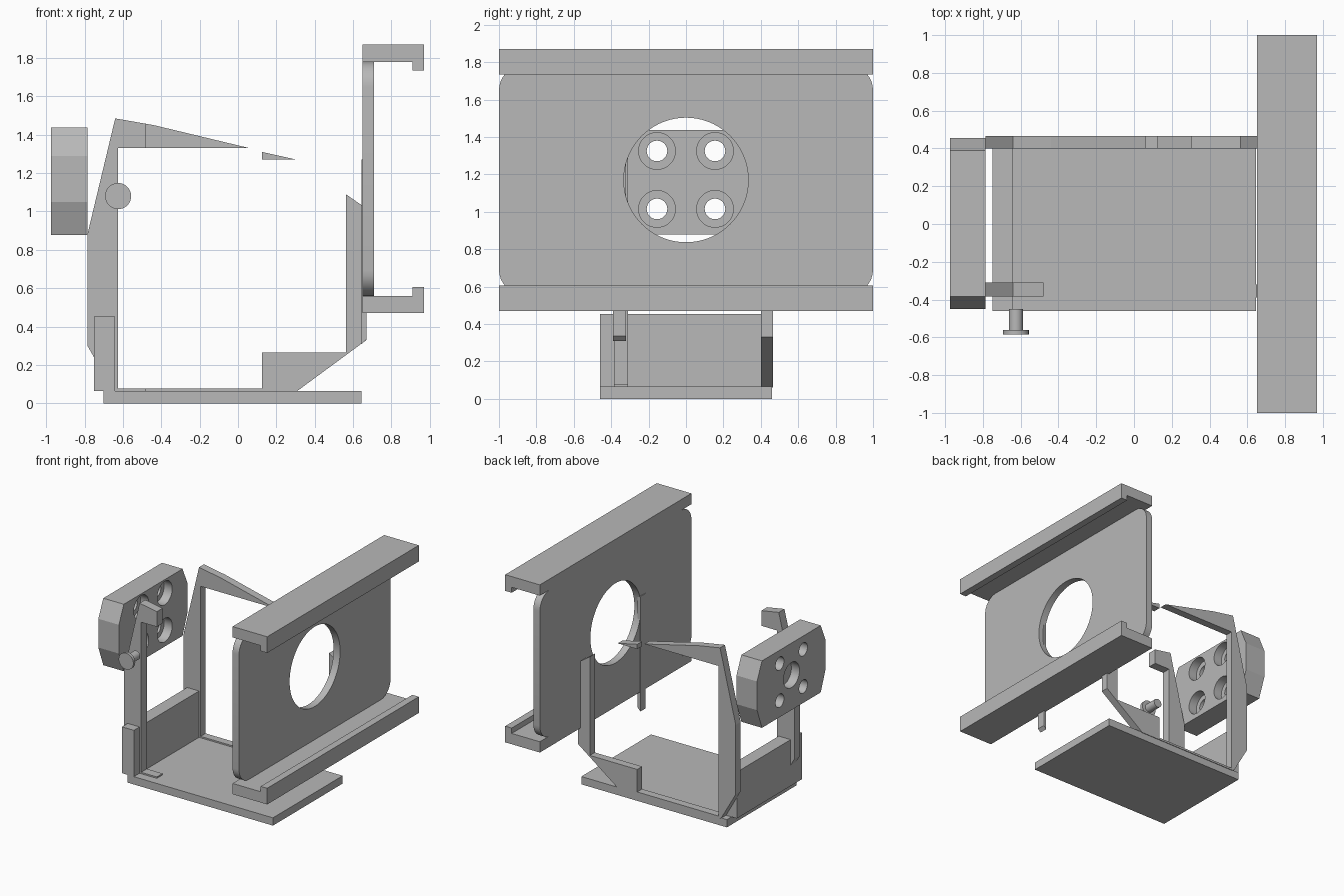
import bpy, bmesh, math
from mathutils import Matrix, Vector

cube = bpy.data.objects.get("Cube")
if cube:
    bpy.data.objects.remove(cube)

GREY = (0.48, 0.48, 0.48, 1)
mat = bpy.data.materials.new("plain_grey")
mat.use_nodes = True
mat.diffuse_color = GREY
mat.node_tree.nodes["Principled BSDF"].inputs["Base Color"].default_value = GREY


def finish(bm, name):
    bmesh.ops.recalc_face_normals(bm, faces=bm.faces)
    mesh = bpy.data.meshes.new(name)
    bm.to_mesh(mesh)
    bm.free()
    obj = bpy.data.objects.new(name, mesh)
    bpy.context.collection.objects.link(obj)
    mesh.materials.append(mat)
    return obj


def prism(name, outline, axis, lo, hi):
    """Extrude an outline: (x, z) along y, or (y, z) along x."""
    bm = bmesh.new()
    place = (lambda p: (p[0], lo, p[1])) if axis == "y" else (lambda p: (lo, p[0], p[1]))
    face = bm.faces.new([bm.verts.new(place(p)) for p in outline])
    new = bmesh.ops.extrude_face_region(bm, geom=[face])["geom"]
    step = Vector((0, hi - lo, 0) if axis == "y" else (hi - lo, 0, 0))
    bmesh.ops.translate(bm, vec=step, verts=[v for v in new if isinstance(v, bmesh.types.BMVert)])
    return finish(bm, name)


def box(name, x0, x1, y0, y1, z0, z1):
    return prism(name, [(x0, z0), (x1, z0), (x1, z1), (x0, z1)], "y", y0, y1)


def rod(name, axis, radius, lo, hi, a, z, sides=48):
    """Cylinder along x (a is y) or along y (a is x)."""
    ring = [(a + radius * math.cos(math.tau * i / sides),
             z + radius * math.sin(math.tau * i / sides)) for i in range(sides)]
    return prism(name, ring, axis, lo, hi)


def smooth(obj):
    bpy.ops.object.select_all(action="DESELECT")
    obj.select_set(True)
    bpy.context.view_layer.objects.active = obj
    bpy.ops.object.shade_smooth_by_angle(angle=math.radians(20))


def cut(obj, cutters):
    bpy.context.view_layer.objects.active = obj
    for cutter in cutters:
        mod = obj.modifiers.new("cut", "BOOLEAN")
        mod.operation = "DIFFERENCE"
        mod.solver = "EXACT"
        mod.object = cutter
        bpy.ops.object.modifier_apply(modifier=mod.name)
        bpy.data.objects.remove(cutter)


# Base and low end wall
box("base_plate", -0.70, 0.645, -0.46, 0.46, 0, 0.065)
box("end_wall", -0.75, -0.64, -0.46, 0.40, 0.065, 0.452)

# Rear post with its long arm, front post with a short stub
post = [(-0.625, 0.065), (-0.65, 0.065), (-0.785, 0.30), (-0.785, 0.88), (-0.64, 1.485)]
prism("rear_post", post + [(-0.44, 1.45), (0.06, 1.33), (-0.625, 1.33)], "y", 0.40, 0.465)
prism("front_post", post + [(-0.48, 1.457), (-0.48, 1.33), (-0.625, 1.33)], "y", -0.385, -0.31)
box("rear_sill", -0.64, 0.31, 0.40, 0.465, 0.06, 0.077)
box("front_foot", -0.64, -0.48, -0.385, -0.31, 0.06, 0.077)

# Upright and gusset near the mounting plate
prism("arm_tip", [(0.125, 1.27), (0.305, 1.27), (0.125, 1.31)], "y", 0.40, 0.465)
prism("rear_upright", [(0.125, 0.065), (0.31, 0.065), (0.67, 0.33), (0.67, 1.015),
                       (0.562, 1.09), (0.562, 0.265), (0.125, 0.265)], "y", 0.40, 0.465)
prism("front_upright", [(0.645, 0.31), (0.67, 0.335), (0.67, 1.27), (0.645, 1.27)],
      "y", -0.39, -0.32)

# Mounting plate with rounded corners and a round opening
MID, R = 1.17, 0.13
corners = []
for k, (sy, sz) in enumerate([(1, 1), (-1, 1), (-1, -1), (1, -1)]):
    for i in range(9):
        t = math.pi / 2 * (k + i / 8)
        corners.append((sy * (1 - R) + R * math.cos(t), MID + sz * (0.61 - R) + R * math.sin(t)))
plate = prism("mounting_plate", corners, "x", 0.65, 0.71)
cut(plate, [rod("opening_cutter", "x", 0.333, 0.6, 0.8, 0, MID, 72)])
smooth(plate)

# Lipped rails above and below the plate
rail = [(0.65, 0.61), (0.91, 0.61), (0.91, 0.565), (0.97, 0.565), (0.97, 0.70), (0.65, 0.70)]
for name, s in (("top_rail", 1), ("bottom_rail", -1)):
    prism(name, [(x, MID + s * h) for x, h in rail], "y", -1, 1)

# Chamfered end block with counterbored holes and a central recess
block = prism("end_block", [(-0.385, 0.878), (0.39, 0.878), (0.455, 1.05), (0.455, 1.29),
                            (0.39, 1.437), (-0.385, 1.437), (-0.45, 1.29), (-0.45, 1.05)],
              "x", -0.975, -0.785)
cutters = [rod("recess_cutter", "x", 0.105, -1.05, -0.90, 0, MID)]
for y in (-0.155, 0.155):
    for z in (1.015, 1.325):
        cutters.append(rod("hole_cutter", "x", 0.055, -1.05, -0.7, y, z))
        cutters.append(rod("bore_cutter", "x", 0.098, -0.86, -0.7, y, z))
cut(block, cutters)
smooth(block)

# Thumb screw
smooth(rod("screw_head", "y", 0.068, -0.585, -0.56, -0.625, 1.08))
smooth(rod("screw_shaft", "y", 0.037, -0.565, -0.45, -0.625, 1.08, 32))
